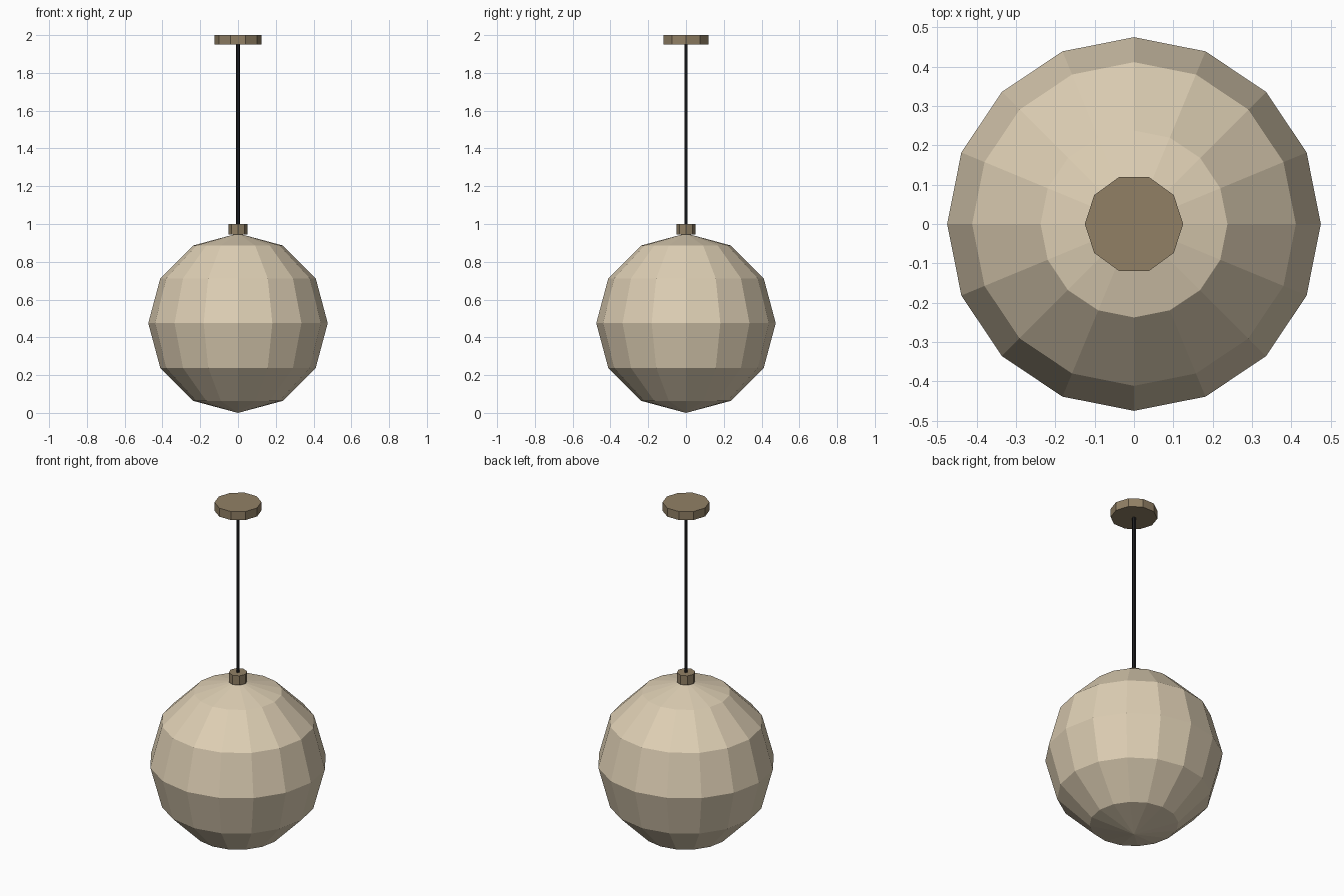
import bpy, math

if "Cube" in bpy.data.objects:
    bpy.data.objects.remove(bpy.data.objects["Cube"])


def material(name, srgb):
    m = bpy.data.materials.new(name)
    lin = [(c / 255 / 12.92) if c < 11 else ((c / 255 + 0.055) / 1.055) ** 2.4 for c in srgb]
    m.diffuse_color = (*lin, 1)
    m.use_nodes = True
    m.node_tree.nodes["Principled BSDF"].inputs["Base Color"].default_value = m.diffuse_color
    return m


cream = material("cream shade", (222, 207, 180))
bronze = material("bronze metal", (145, 128, 101))
black = material("black cord", (30, 30, 32))


def cylinder(name, sides, radius, z0, z1, mat):
    # quarter turn puts a corner on the x axis
    bpy.ops.mesh.primitive_cylinder_add(vertices=sides, radius=radius, depth=z1 - z0,
                                        location=(0, 0, (z0 + z1) / 2),
                                        rotation=(0, 0, math.pi / 2))
    ob = bpy.context.object
    ob.name = name
    ob.data.materials.append(mat)


# Faceted globe shade
bpy.ops.mesh.primitive_uv_sphere_add(segments=16, ring_count=6, radius=0.475,
                                     location=(0, 0, 0.475))
globe = bpy.context.object
globe.name = "globe_shade"
globe.data.materials.append(cream)

# Collar, cord and ceiling plate
cylinder("collar", 8, 0.05, 0.945, 1.0, bronze)
cylinder("cord", 6, 0.01, 0.99, 1.96, black)
cylinder("ceiling_plate", 10, 0.125, 1.95, 2.0, bronze)
